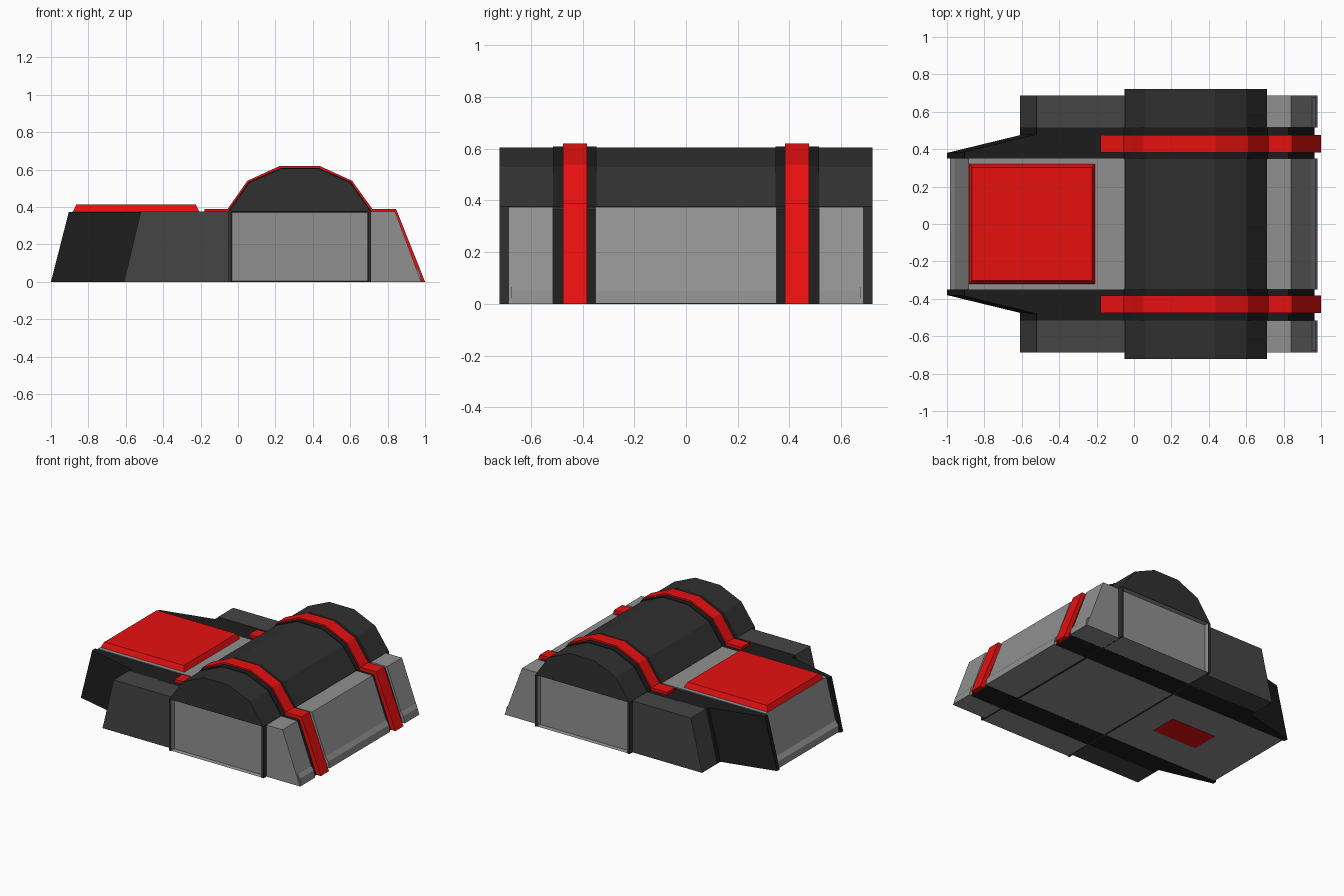
import bpy, bmesh

if "Cube" in bpy.data.objects:
    bpy.data.objects.remove(bpy.data.objects["Cube"])


def material(name, r, g, b):
    m = bpy.data.materials.new(name)
    m.diffuse_color = (r, g, b, 1)
    m.use_nodes = True
    m.node_tree.nodes["Principled BSDF"].inputs["Base Color"].default_value = m.diffuse_color
    return m


RED = material("red", 0.8, 0.005, 0.005)
BLACK = material("black", 0.012, 0.012, 0.012)
DARK = material("dark_grey", 0.03, 0.03, 0.03)
CHARCOAL = material("charcoal", 0.06, 0.06, 0.06)
LIGHT = material("light_grey", 0.28, 0.28, 0.28)


def finish(name, bm, mat):
    bmesh.ops.recalc_face_normals(bm, faces=bm.faces)
    me = bpy.data.meshes.new(name)
    bm.to_mesh(me)
    bm.free()
    me.materials.append(mat)
    ob = bpy.data.objects.new(name, me)
    bpy.context.collection.objects.link(ob)
    return ob


def loft(name, a, b, mat, mirror=False):
    """Solid between two loops of equal length, optionally mirrored in y."""
    bm = bmesh.new()
    for s in ((1, -1) if mirror else (1,)):
        va = [bm.verts.new((x, y * s, z)) for x, y, z in a]
        vb = [bm.verts.new((x, y * s, z)) for x, y, z in b]
        n = len(va)
        bm.faces.new(va)
        bm.faces.new(vb[::-1])
        for i in range(n):
            j = (i + 1) % n
            bm.faces.new((va[i], va[j], vb[j], vb[i]))
    return finish(name, bm, mat)


def extrude(name, profile, y0, y1, mat, mirror=False):
    """Side profile (x, z) extruded along y."""
    return loft(name, [(x, y0, z) for x, z in profile],
                [(x, y1, z) for x, z in profile], mat, mirror)


def rect(x0, x1, y0, y1, z):
    return [(x0, y0, z), (x1, y0, z), (x1, y1, z), (x0, y1, z)]


# Central body with small lips at nose and tail
extrude("central_body", [(-.985, .002), (-.982, .05), (-.96, .08), (-.885, .375),
                         (.84, .375), (.95, .08), (.972, .05), (.98, .002)],
        -.35, .35, LIGHT)

# Dark rails: tapered nose cheeks running into the strap channels
loft("side_rail",
     [(-1, .35, 0), (-1, .38, 0), (-.61, .475, 0), (-.61, .52, 0), (.965, .52, 0), (.965, .35, 0)],
     [(-.905, .35, .372), (-.905, .385, .372), (-.52, .48, .372), (-.52, .52, .372),
      (.825, .52, .365), (.825, .35, .365)], BLACK, True)

# Outer blocks in front of and behind the arch
extrude("front_side_block", [(-.61, 0), (-.52, .375), (-.04, .375), (-.04, 0)],
        .515, .687, CHARCOAL, True)
extrude("rear_side_block", [(.70, 0), (.70, .375), (.84, .375), (.98, 0)],
        .515, .687, LIGHT, True)
extrude("rear_lip", [(.94, 0), (.94, .08), (.951, .08), (.972, .05), (.982, 0)],
        .515, .675, LIGHT, True)

# Faceted arch with legs
ARCH = [(-.05, .375), (.06, .53), (.23, .605), (.43, .605), (.60, .53), (.71, .375)]
extrude("arch_roof", ARCH, -.722, .722, DARK)
for nm, x in (("front_arch_leg", -.05), ("rear_arch_leg", .695)):
    extrude(nm, [(x, 0), (x, .376), (x + .015, .376), (x + .015, 0)], -.722, .722, DARK)
extrude("arch_band", [(.33 + (x - .33) * 1.012, z + (.004 if z > .4 else 0)) for x, z in ARCH],
        .347, .515, BLACK, True)

# Recessed side panels under the arch
bm = bmesh.new()
bmesh.ops.create_cube(bm, size=1)
for v in bm.verts:
    v.co = (.33 + v.co.x * .73, v.co.y * 1.436, .188 + v.co.z * .374)
bm.normal_update()
for f in [f for f in bm.faces if abs(f.normal.y) > .9]:
    bmesh.ops.inset_region(bm, faces=[f], thickness=.005, depth=-.03)
finish("arch_side_panel", bm, LIGHT)

# Red straps over the arch and down the tail
extrude("strap", [(-.18, .39), (-.055, .39), (.05, .54), (.225, .62), (.435, .62),
                  (.61, .54), (.718, .39), (.845, .39), (1, 0),
                  (.955, 0), (.825, .36), (.70, .36), (.595, .52), (.43, .595),
                  (.23, .595), (.06, .52), (-.04, .36), (-.18, .36)],
        .382, .475, RED, True)

# Bevelled hatch on the front deck, and patch beneath
loft("deck_hatch", rect(-.885, -.205, -.323, .323, .37),
     rect(-.865, -.225, -.303, .303, .412), RED)
loft("underside_patch", rect(-.61, -.25, -.1, .1, 0), rect(-.61, -.25, -.1, .1, .01), RED)
